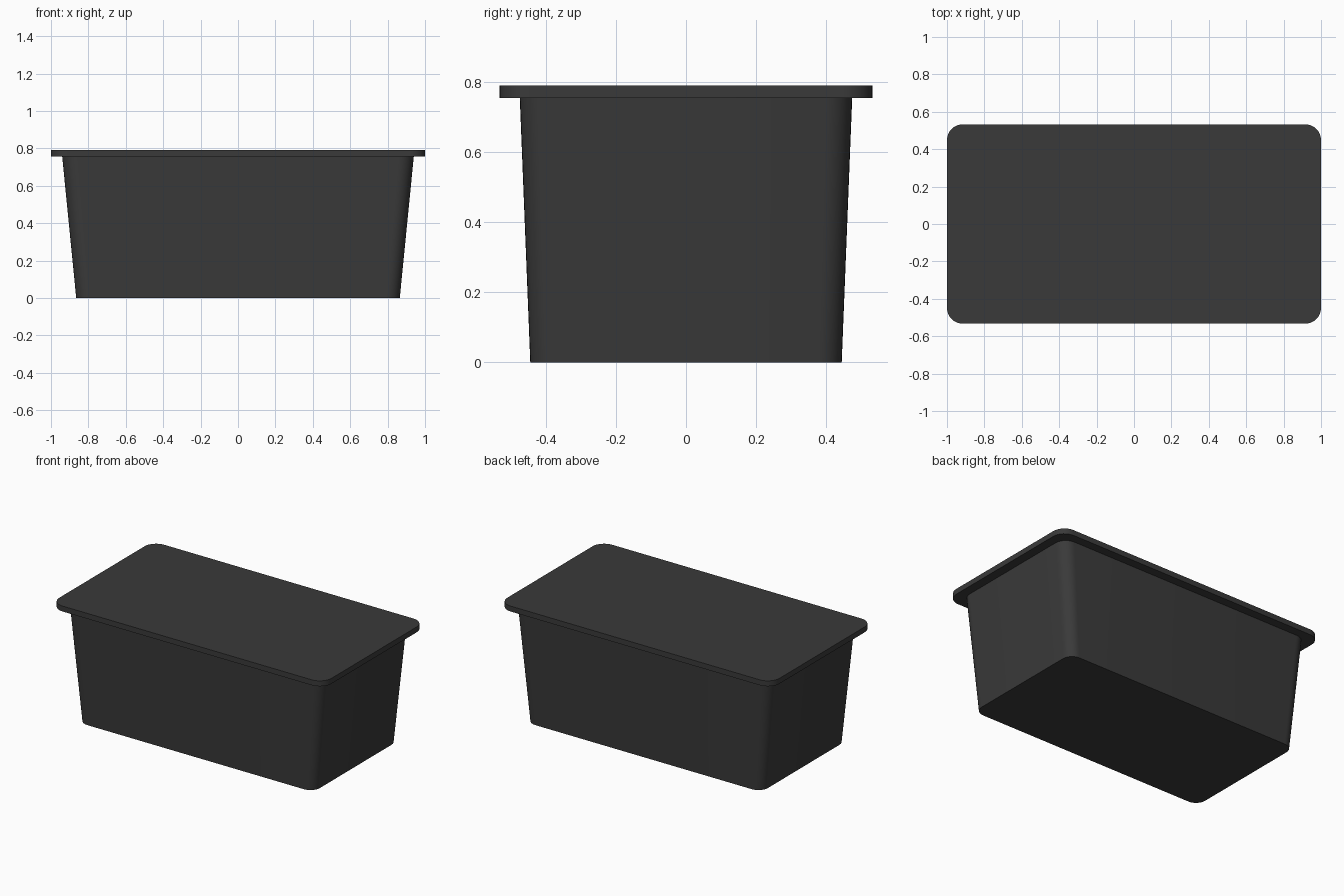
import bpy
import bmesh
from math import cos, sin, pi, radians

cube = bpy.data.objects.get("Cube")
if cube:
    bpy.data.objects.remove(cube, do_unlink=True)

plastic = bpy.data.materials.new("charcoal plastic")
plastic.use_nodes = True
colour = (0.042, 0.042, 0.042, 1)
plastic.diffuse_color = colour
plastic.node_tree.nodes["Principled BSDF"].inputs["Base Color"].default_value = colour


def rounded_ring(bm, half_x, half_y, radius, z, steps=8):
    """Loop of vertices around a rounded rectangle."""
    verts = []
    for corner, (sx, sy) in enumerate([(1, 1), (-1, 1), (-1, -1), (1, -1)]):
        for i in range(steps + 1):
            a = (corner + i / steps) * pi / 2
            verts.append(bm.verts.new((sx * (half_x - radius) + radius * cos(a),
                                       sy * (half_y - radius) + radius * sin(a), z)))
    return verts


def loft(name, sections):
    """Closed solid through a stack of rounded rectangles."""
    bm = bmesh.new()
    rings = [rounded_ring(bm, *s) for s in sections]
    for low, high in zip(rings, rings[1:]):
        for i in range(len(low)):
            j = (i + 1) % len(low)
            bm.faces.new((low[i], low[j], high[j], high[i]))
    bm.faces.new(rings[0][::-1])
    bm.faces.new(rings[-1])
    bmesh.ops.recalc_face_normals(bm, faces=bm.faces)
    mesh = bpy.data.meshes.new(name)
    bm.to_mesh(mesh)
    bm.free()
    mesh.materials.append(plastic)
    obj = bpy.data.objects.new(name, mesh)
    bpy.context.collection.objects.link(obj)
    bpy.ops.object.select_all(action="DESELECT")
    obj.select_set(True)
    bpy.context.view_layer.objects.active = obj
    bpy.ops.object.shade_smooth_by_angle(angle=radians(30))
    return obj


# Tapered tub: half width, half depth, corner radius, height
loft("tub", [(0.865, 0.445, 0.07, 0), (0.94, 0.475, 0.08, 0.757)])

# Flat overhanging lid
loft("lid", [(1.0, 0.533, 0.085, 0.756), (1.0, 0.533, 0.085, 0.792)])
